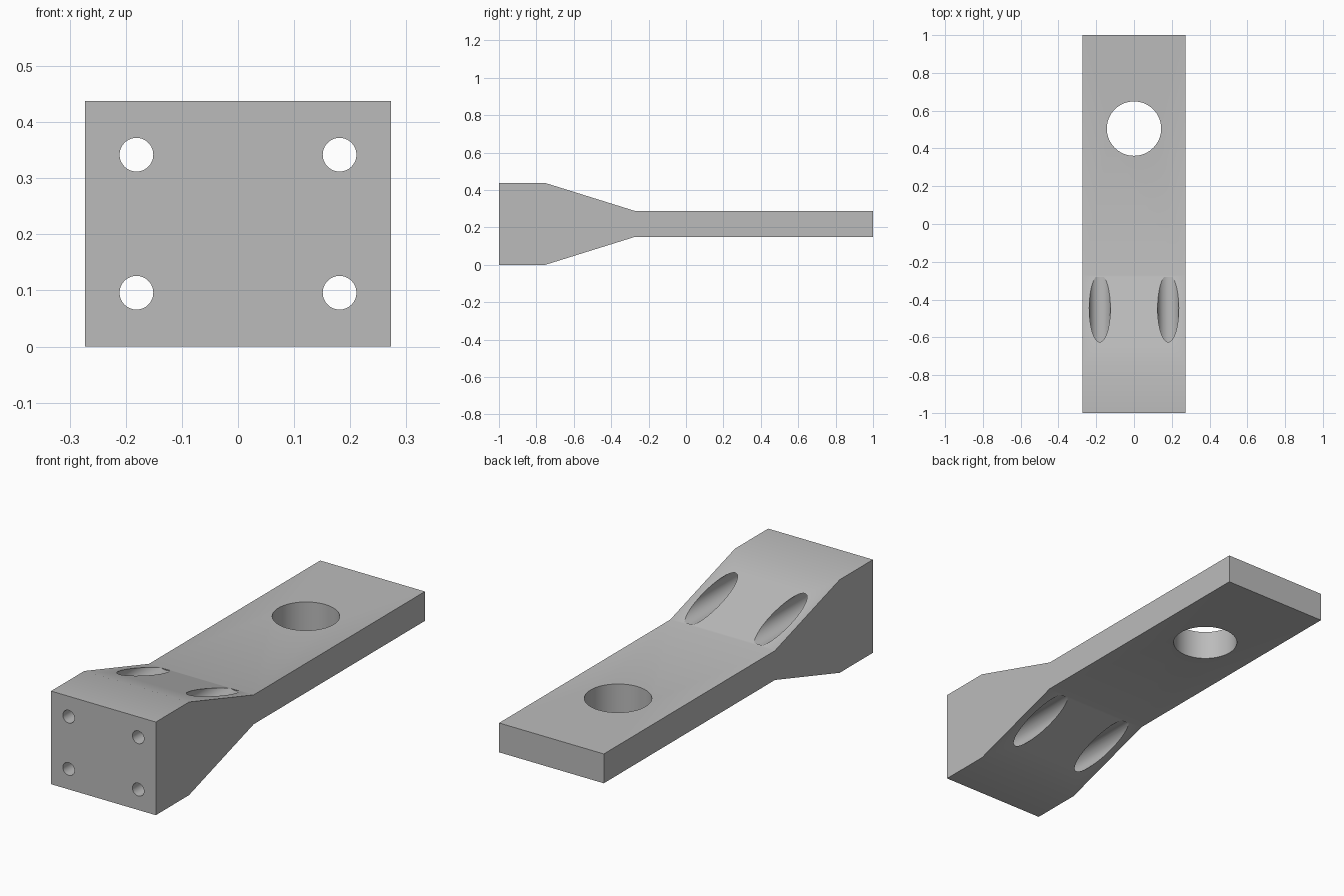
import bpy
import bmesh
import math
from mathutils import Matrix

cube = bpy.data.objects.get("Cube")
if cube:
    bpy.data.objects.remove(cube, do_unlink=True)

HALF_WIDTH = 0.2725
MID_Z = 0.219

grey = bpy.data.materials.new("plain grey")
grey.use_nodes = True
colour = (0.5, 0.5, 0.5, 1)
grey.diffuse_color = colour
grey.node_tree.nodes["Principled BSDF"].inputs["Base Color"].default_value = colour


def make_object(name, bm):
    bmesh.ops.recalc_face_normals(bm, faces=bm.faces)
    mesh = bpy.data.meshes.new(name)
    bm.to_mesh(mesh)
    bm.free()
    mesh.materials.append(grey)
    obj = bpy.data.objects.new(name, mesh)
    bpy.context.collection.objects.link(obj)
    return obj


def cut_cylinder(target, name, radius, start, end, axis):
    """Bore a round hole from start to end along the Y or Z axis."""
    bm = bmesh.new()
    middle = [(a + b) / 2 for a, b in zip(start, end)]
    depth = math.dist(start, end)
    turn = Matrix.Rotation(math.pi / 2, 4, "X") if axis == "Y" else Matrix()
    bmesh.ops.create_cone(bm, cap_ends=True, segments=64, radius1=radius,
                          radius2=radius, depth=depth,
                          matrix=Matrix.Translation(middle) @ turn)
    cutter = make_object(name, bm)
    cutter.hide_render = True
    mod = target.modifiers.new(name, "BOOLEAN")
    mod.operation = "DIFFERENCE"
    mod.solver = "EXACT"
    mod.object = cutter
    bpy.context.view_layer.objects.active = target
    bpy.ops.object.modifier_apply(modifier=mod.name)
    bpy.data.objects.remove(cutter, do_unlink=True)


# Bracket body: side profile of block, taper and plate, extruded across X
upper = [(-1, 0.219), (-0.753, 0.219), (-0.272, 0.069), (1, 0.069)]
outline = [(y, MID_Z + h) for y, h in upper]
outline += [(y, MID_Z - h) for y, h in reversed(upper)]
bm = bmesh.new()
side = bm.faces.new([bm.verts.new((-HALF_WIDTH, y, z)) for y, z in outline])
extruded = bmesh.ops.extrude_face_region(bm, geom=[side])
bmesh.ops.translate(bm, vec=(2 * HALF_WIDTH, 0, 0),
                    verts=[v for v in extruded["geom"]
                           if isinstance(v, bmesh.types.BMVert)])
body = make_object("mounting_bracket", bm)

# Large vertical hole through the plate
cut_cylinder(body, "plate_hole", 0.144, (0, 0.505, -0.1), (0, 0.505, 0.6), "Z")

# Four bolt holes in the block, with wide counterbores opening on the tapers
for x in (-0.181, 0.181):
    for z in (MID_Z - 0.123, MID_Z + 0.123):
        cut_cylinder(body, "bolt_hole", 0.03, (x, -1.1, z), (x, -0.6, z), "Y")
        cut_cylinder(body, "counterbore", 0.056, (x, -0.75, z), (x, -0.28, z), "Y")

# Smooth bores, crisp edges
bpy.ops.object.select_all(action="DESELECT")
body.select_set(True)
bpy.context.view_layer.objects.active = body
bpy.ops.object.shade_smooth_by_angle(angle=math.radians(30))
